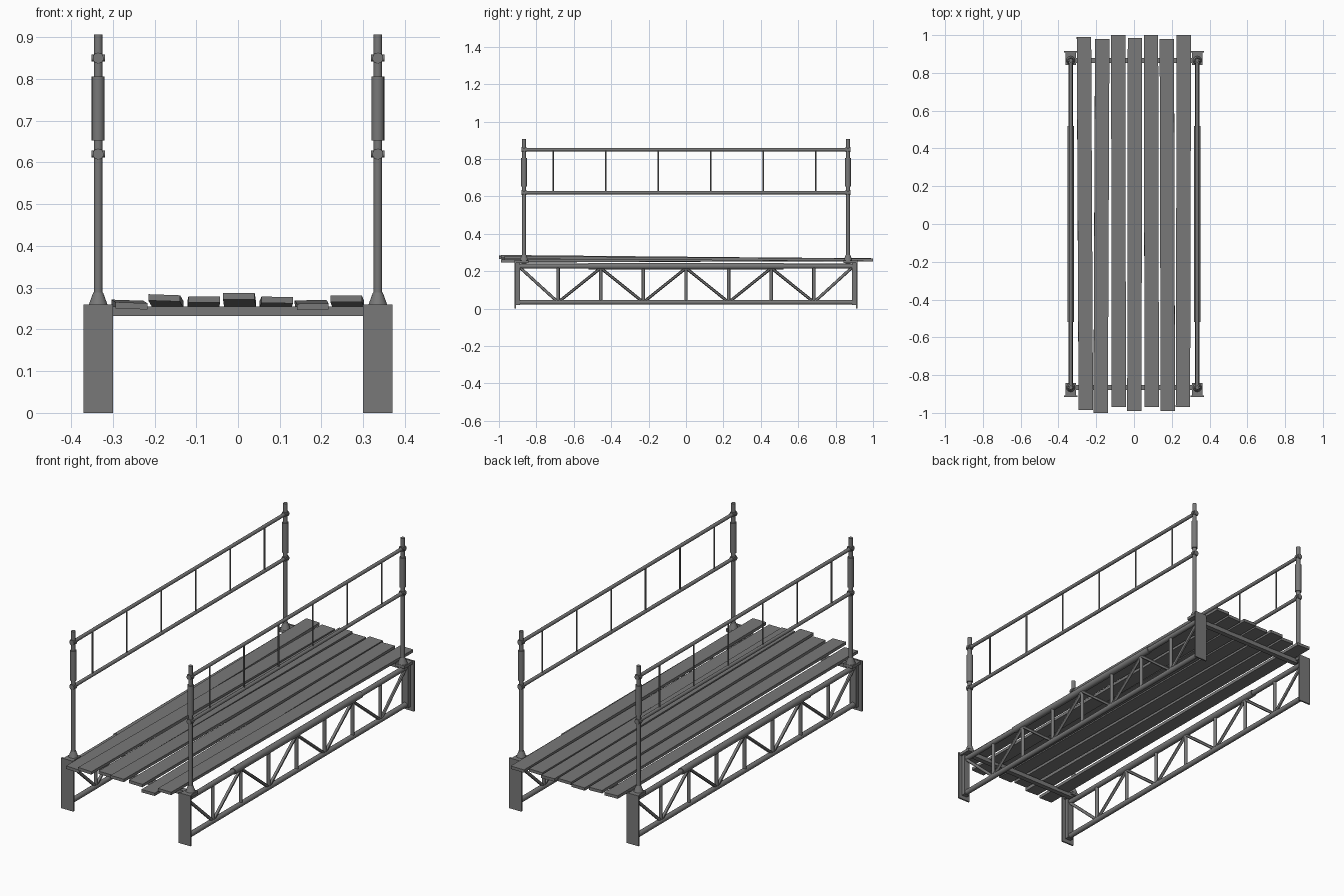
import bpy, math
from mathutils import Vector

cube = bpy.data.objects.get("Cube")
if cube:
    bpy.data.objects.remove(cube, do_unlink=True)

steel = bpy.data.materials.new("dark grey")
grey = (0.19, 0.19, 0.19, 1)
steel.diffuse_color = grey
steel.use_nodes = True
steel.node_tree.nodes["Principled BSDF"].inputs["Base Color"].default_value = grey


def finish(name, smooth=False):
    ob = bpy.context.object
    ob.name = name
    ob.data.materials.append(steel)
    if smooth:
        bpy.ops.object.shade_smooth_by_angle()
    return ob


def box(name, lo, hi):
    lo, hi = Vector(lo), Vector(hi)
    bpy.ops.mesh.primitive_cube_add(size=1, location=(lo + hi) / 2)
    bpy.context.object.scale = hi - lo
    bpy.ops.object.transform_apply(location=False, rotation=False)
    return finish(name)


def tube(name, a, b, r, r_end=None, sides=16):
    # Cylinder or tapered cone between two points
    a, b = Vector(a), Vector(b)
    d = b - a
    bpy.ops.mesh.primitive_cone_add(
        vertices=sides, radius1=r, radius2=r if r_end is None else r_end,
        depth=d.length, location=(a + b) / 2,
        rotation=d.to_track_quat('Z', 'Y').to_euler())
    return finish(name, True)


SIDE_X = 0.335
POST_Y = 0.866
LOW, HIGH = 0.034, 0.227
RAILS = (0.62, 0.85)

for side, sx in (("left", 1), ("right", -1)):
    x = sx * SIDE_X

    # Truss chords and the sleeve around the top chord
    tube(side + "_bottom_chord", (x, -0.9, LOW), (x, 0.9, LOW), 0.013)
    tube(side + "_top_chord", (x, -0.9, HIGH), (x, 0.9, HIGH), 0.013)
    tube(side + "_chord_sleeve", (x, -0.52, HIGH), (x, 0.52, HIGH), 0.017)

    # Truss uprights and zigzag braces
    nodes = [-0.885] + [0.228 * i for i in range(-3, 4)] + [0.885]
    for i, y in enumerate(nodes):
        if 0 < i < 8:
            tube(side + "_truss_upright", (x, y, LOW), (x, y, HIGH), 0.009, sides=12)
        if i < 8:
            za, zb = (HIGH - 0.01, LOW) if i % 2 == 0 else (LOW, HIGH - 0.01)
            tube(side + "_truss_brace", (x, y, za), (x, nodes[i + 1], zb), 0.008, sides=12)

    # Horizontal rails and thin balusters
    for z in RAILS:
        tube(side + "_hand_rail", (x, -POST_Y, z), (x, POST_Y, z), 0.009)
    for i in range(6):
        y = -0.71 + 0.281 * i
        tube(side + "_baluster", (x, y, RAILS[0]), (x, y, RAILS[1]), 0.004, sides=8)

    for end, sy in (("back", 1), ("front", -1)):
        tag = side + "_" + end
        y = sy * POST_Y
        # End plate, inner stiffener and cap under the post
        box(tag + "_end_plate", (x - 0.035, sy * 0.912 - 0.004, 0),
            (x + 0.035, sy * 0.912 + 0.004, 0.26))
        box(tag + "_stiffener", (x - 0.016, sy * 0.898 - 0.011, 0.02),
            (x + 0.016, sy * 0.898 + 0.011, 0.245))
        box(tag + "_post_cap", (x - 0.027, sy * 0.876 - 0.033, 0.243),
            (x + 0.027, sy * 0.876 + 0.033, 0.258))
        # Post with flared foot, sleeve and rail clamps
        tube(tag + "_post_foot", (x, y, 0.255), (x, y, 0.288), 0.024, 0.012)
        tube(tag + "_post", (x, y, 0.26), (x, y, 0.906), 0.0105)
        tube(tag + "_post_sleeve", (x, y, 0.652), (x, y, 0.806), 0.0155)
        for z in RAILS:
            tube(tag + "_rail_clamp", (x, y - sy * 0.014, z), (x, y + sy * 0.014, z), 0.013)
            tube(tag + "_clamp_pin", (x - 0.016, y, z), (x + 0.016, y, z), 0.008)

# Cross beams carrying the deck
for end, sy in (("back", 1), ("front", -1)):
    box(end + "_cross_beam", (-0.32, sy * POST_Y - 0.013, 0.232),
        (0.32, sy * POST_Y + 0.013, 0.255))

# Planks: front x, back x, front y, back y, front top, back top, roll in degrees
PLANKS = (
    (-0.255, -0.265, -0.985, 0.99, 0.264, 0.27, 2),
    (-0.177, -0.168, -1.0, 0.98, 0.283, 0.268, 2),
    (-0.081, -0.083, -0.97, 1.0, 0.279, 0.268, 0),
    (0.002, 0.005, -0.99, 0.985, 0.287, 0.268, 0),
    (0.094, 0.09, -0.97, 1.0, 0.278, 0.268, 1),
    (0.179, 0.174, -0.99, 0.98, 0.262, 0.27, -1),
    (0.259, 0.264, -0.97, 1.0, 0.281, 0.268, 0),
)
THICK = 0.015
for xf, xb, yf, yb, zf, zb, roll in PLANKS:
    a = Vector((xf, yf, zf - THICK / 2))
    b = Vector((xb, yb, zb - THICK / 2))
    d = b - a
    bpy.ops.mesh.primitive_cube_add(size=1, location=(a + b) / 2)
    ob = finish("deck_plank")
    ob.scale = (0.076, d.length, THICK)
    ob.rotation_euler = (math.asin(d.z / d.length), math.radians(roll),
                         -math.atan2(d.x, d.y))
